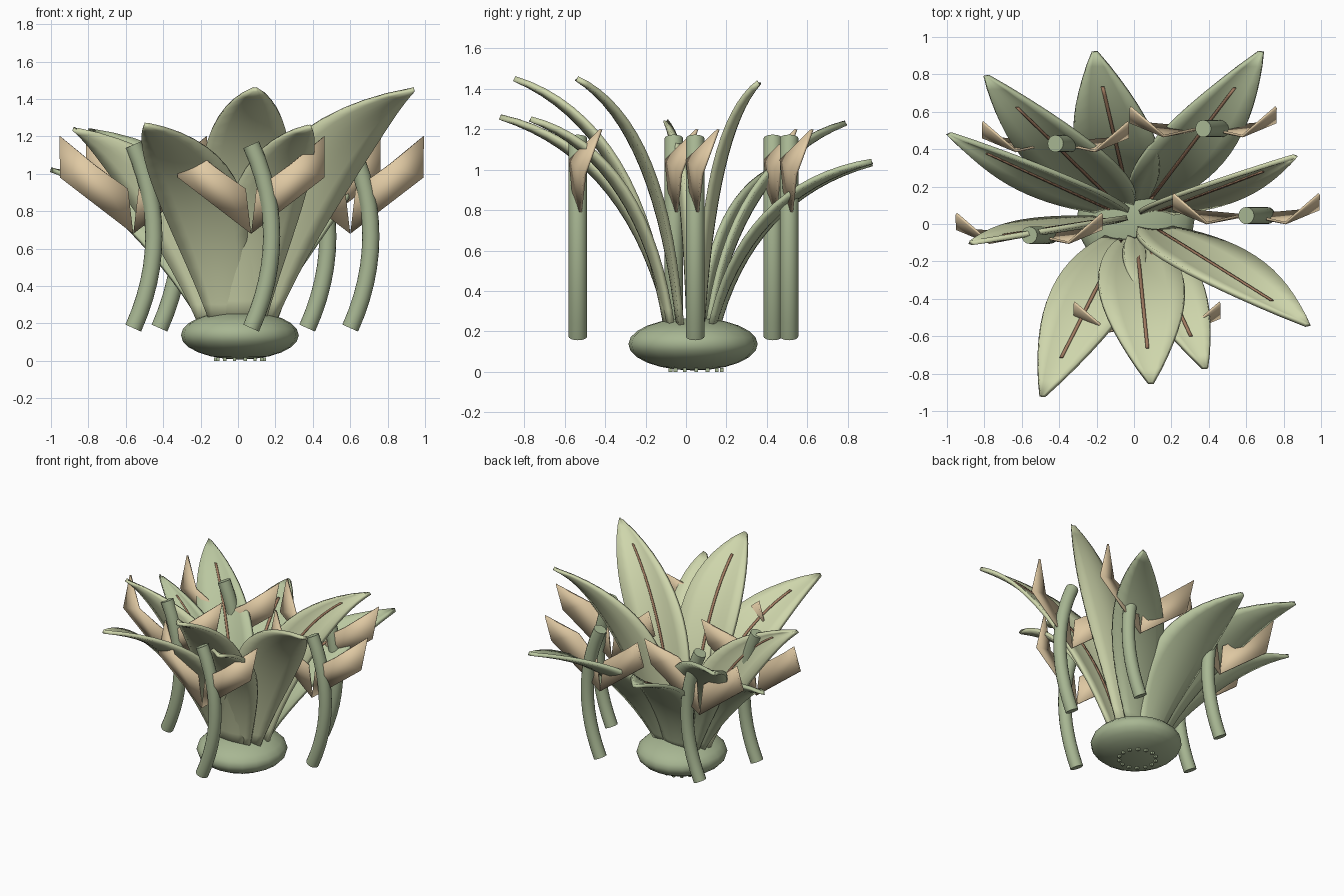
import bpy, bmesh, math
from mathutils import Vector

cube = bpy.data.objects.get("Cube")
if cube:
    bpy.data.objects.remove(cube)


def material(name, rgb):
    m = bpy.data.materials.new(name)
    m.use_nodes = True
    m.diffuse_color = (*rgb, 1)
    m.node_tree.nodes["Principled BSDF"].inputs["Base Color"].default_value = (*rgb, 1)
    return m


LEAF = material("pale leaf green", (0.62, 0.67, 0.41))
BACK_LEAF = material("mid leaf green", (0.49, 0.57, 0.35))
STALK = material("sage green", (0.39, 0.47, 0.29))
BRACT = material("tan", (0.75, 0.59, 0.37))
RIB = material("rib brown", (0.36, 0.20, 0.12))


def finish(name, bm, mat, thickness=0, angle=40):
    bmesh.ops.recalc_face_normals(bm, faces=bm.faces)
    mesh = bpy.data.meshes.new(name)
    bm.to_mesh(mesh)
    bm.free()
    mesh.materials.append(mat)
    ob = bpy.data.objects.new(name, mesh)
    bpy.context.collection.objects.link(ob)
    if thickness:
        mod = ob.modifiers.new("thickness", "SOLIDIFY")
        mod.thickness = thickness
        mod.offset = 0
    bpy.ops.object.select_all(action="DESELECT")
    ob.select_set(True)
    bpy.context.view_layer.objects.active = ob
    bpy.ops.object.shade_smooth_by_angle(angle=math.radians(angle))


def loft(name, rows, mat, thickness=0, tube=False):
    """Skin rows of points; a tube closes each row and caps both ends."""
    bm = bmesh.new()
    vs = [[bm.verts.new(p) for p in row] for row in rows]
    n = len(vs[0])
    for a, b in zip(vs, vs[1:]):
        for i in range(n if tube else n - 1):
            j = (i + 1) % n
            bm.faces.new((a[i], a[j], b[j], b[i]))
    if tube:
        bm.faces.new(vs[0])
        bm.faces.new(vs[-1])
    finish(name, bm, mat, thickness)


# Bulb at the foot
CENTRE = Vector((0.01, 0.035, 0.137))
bm = bmesh.new()
bmesh.ops.create_uvsphere(bm, u_segments=20, v_segments=12, radius=1)
for v in bm.verts:
    v.co = CENTRE + Vector((v.co.x * 0.315, v.co.y * 0.32, v.co.z * 0.13))
finish("bulb", bm, STALK)

# Ring of root stubs under the bulb
bm = bmesh.new()
for i in range(14):
    a = math.tau * i / 14
    made = bmesh.ops.create_cube(bm, size=0.018)["verts"]
    for v in made:
        v.co += Vector((0.01 + 0.13 * math.cos(a), 0.05 + 0.13 * math.sin(a), 0.009))
finish("root_stubs", bm, STALK)


# Arching leaves: centre line bends outward, blade width lies along x
def leaf(number, tip, half_width, mat):
    tip = Vector(tip)
    out = Vector((tip.x, tip.y, 0)).normalized()
    start = Vector((0, 0.03, 0.2)) + out * 0.125
    bend = start.lerp(tip, 0.22)
    bend.z = start.z + 0.8 * (tip.z - start.z)
    side = Vector((1, 0, 0))

    def frame(t):
        p = start * (1 - t) ** 2 + bend * 2 * t * (1 - t) + tip * t * t
        d = (bend - start) * (1 - t) + (tip - bend) * t
        n = side.cross(d).normalized()
        return p, n if d.y > 0 else -n

    rows = []
    for k in range(17):
        t = k / 16
        p, n = frame(t)
        w = 0.075 * (1 - t) + half_width * math.sin(math.pi * t ** 1.1) ** 0.9 + 0.012
        rows.append([p + side * w * c + n * (0.03 * c * c * w / half_width)
                     for c in (-1, -0.6, -0.25, 0, 0.25, 0.6, 1)])
    loft(f"leaf_{number}", rows, mat, 0.026)
    rib = []
    for k in range(19):
        p, n = frame(0.06 + 0.78 * k / 18)
        rib.append([p + n * 0.016 + side * c for c in (-0.009, 0.009)])
    loft(f"leaf_rib_{number}", rib, RIB, 0.008)


LEAVES = [
    ((-0.21, 0.92, 1.03), 0.17, BACK_LEAF), ((0.68, 0.92, 1.04), 0.18, BACK_LEAF),
    ((-0.79, 0.79, 1.23), 0.18, BACK_LEAF), ((-0.99, 0.48, 1.02), 0.15, BACK_LEAF),
    ((0.86, 0.36, 1.43), 0.14, LEAF), ((0.93, -0.54, 1.45), 0.20, LEAF),
    ((0.38, -0.77, 1.25), 0.14, LEAF), ((0.09, -0.85, 1.45), 0.18, LEAF),
    ((-0.49, -0.92, 1.26), 0.18, LEAF), ((-0.87, -0.10, 1.24), 0.16, LEAF),
]
for i, (tip, w, mat) in enumerate(LEAVES, 1):
    leaf(i, tip, w, mat)


# Bowed stalks, each carrying a mirrored pair of folded bracts
def stalk(number, x, y):
    rows = []
    for k in range(13):
        s = k / 6 - 1
        p = Vector((x + 0.11 * (1 - s * s), y, 0.665 + 0.49 * s))
        d = Vector((-0.22 * s, 0, 0.49)).normalized()
        u = Vector((d.z, 0, -d.x))
        ring = [math.tau * i / 16 for i in range(16)]
        rows.append([p + 0.046 * (u * math.cos(a) + Vector((0, math.sin(a), 0))) for a in ring])
    loft(f"stalk_{number}", rows, STALK, tube=True)


def bract(name, x, y, sign):
    points = ((0, 0, 0.68), (0.03, 0, 0.92), (0.21, -0.04, 1.05),
              (0.39, 0.115, 1.2), (0.39, 0.035, 0.98))
    bm = bmesh.new()
    foot, inner, fold, tip, outer = (
        bm.verts.new((x + sign * p[0], y + p[1], p[2])) for p in points)
    bm.faces.new((foot, outer, fold))
    bm.faces.new((foot, fold, inner))
    bm.faces.new((outer, tip, fold))
    finish(name, bm, BRACT, 0.014, angle=60)


STALKS = [(-0.56, -0.06), (-0.42, 0.43), (0.07, -0.535), (0.37, 0.51), (0.60, 0.045)]
for i, (x, y) in enumerate(STALKS, 1):
    stalk(i, x, y)
    bract(f"bract_left_{i}", x, y, 1)
    bract(f"bract_right_{i}", x, y, -1)
